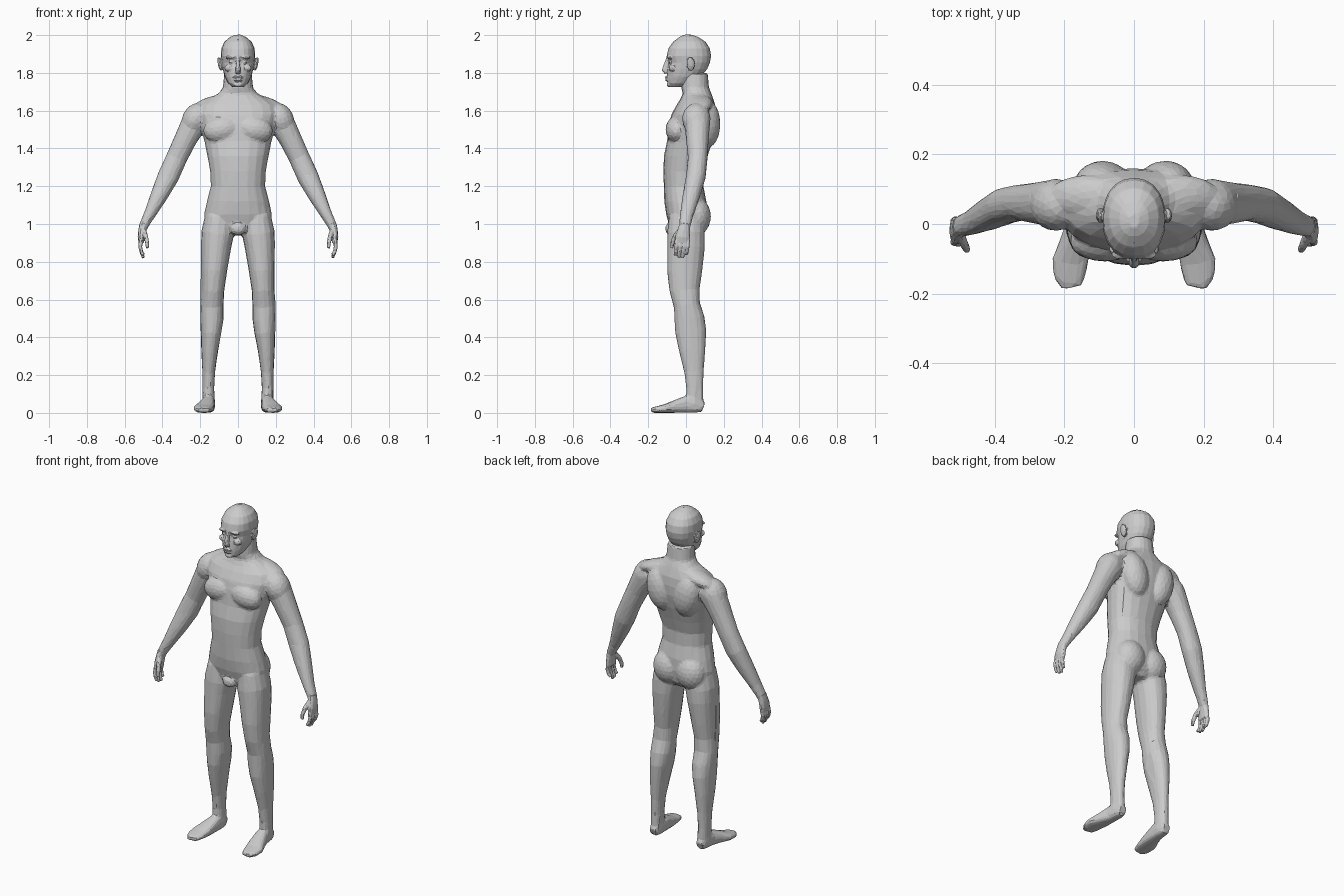
import bpy, bmesh, math
from mathutils import Vector, Matrix

skin = bpy.data.materials.new("plain grey")
skin.diffuse_color = (0.6, 0.6, 0.6, 1)


def loft(bm, stations, axis=None, n=16, power=2.2):
    """Closed tube through (x, y, z, radius_a, radius_b) stations."""
    pts = [Vector(s[:3]) for s in stations]
    rings = []
    for i, s in enumerate(stations):
        t = axis or (pts[min(i + 1, len(pts) - 1)] - pts[max(i - 1, 0)]).normalized()
        u = Vector((1, 0, 0))
        u = (u - t * u.dot(t)).normalized()
        v = t.cross(u)
        ring = []
        for k in range(n):
            a = 2 * math.pi * k / n
            c, d = math.cos(a), math.sin(a)
            c = math.copysign(abs(c) ** (2 / power), c)
            d = math.copysign(abs(d) ** (2 / power), d)
            ring.append(bm.verts.new(pts[i] + u * c * s[3] + v * d * s[4]))
        rings.append(ring)
    for a, b in zip(rings, rings[1:]):
        for k in range(n):
            bm.faces.new((a[k], a[(k + 1) % n], b[(k + 1) % n], b[k]))
    bm.faces.new(rings[0][::-1])
    bm.faces.new(rings[-1])


def slices(bm, rows, power=2.2):
    """Upright form from (z, front y, back y, half width) rows."""
    loft(bm, [(0, (f + b) / 2, z, w, (b - f) / 2) for z, f, b, w in rows],
         Vector((0, 0, 1)), 20, power)


def blob(bm, c, r, tilt=0):
    m = Matrix.Translation(c) @ Matrix.Rotation(tilt, 4, 'Y') @ Matrix.Diagonal((*r, 1))
    bmesh.ops.create_icosphere(bm, subdivisions=3, radius=1, matrix=m)


def pair(c):
    return [(s, (c[0] * s, *c[1:])) for s in (1, -1)]


def finish(bm, name, voxel, ratio, smooth, symmetric=True):
    """Fuse the overlapping forms and reduce them to flat facets."""
    bmesh.ops.recalc_face_normals(bm, faces=bm.faces)
    mesh = bpy.data.meshes.new(name)
    bm.to_mesh(mesh)
    bm.free()
    ob = bpy.data.objects.new(name, mesh)
    bpy.context.collection.objects.link(ob)
    m = ob.modifiers.new("fuse", 'REMESH')
    m.mode, m.voxel_size = 'VOXEL', voxel
    m = ob.modifiers.new("soften", 'SMOOTH')
    m.factor, m.iterations = 0.5, smooth
    m = ob.modifiers.new("facet", 'DECIMATE')
    m.ratio, m.use_symmetry = ratio, symmetric
    bpy.context.view_layer.update()
    dg = bpy.context.evaluated_depsgraph_get()
    baked = bpy.data.meshes.new_from_object(ob.evaluated_get(dg))
    ob.modifiers.clear()
    ob.data = baked
    baked.materials.clear()
    baked.materials.append(skin)
    for p in baked.polygons:
        p.use_smooth = False
        p.material_index = 0


# Body: trunk and neck
bm = bmesh.new()
slices(bm, [(.94, -.05, .07, .06), (.98, -.085, .10, .15), (1.05, -.105, .11, .18),
            (1.12, -.115, .108, .165), (1.2, -.118, .092, .144), (1.28, -.12, .092, .148),
            (1.36, -.117, .115, .162), (1.44, -.10, .14, .178), (1.52, -.092, .158, .2),
            (1.58, -.077, .16, .215), (1.63, -.05, .155, .205), (1.66, -.03, .145, .16),
            (1.69, -.017, .135, .105), (1.72, -.025, .122, .08), (1.8, -.025, .115, .073)])
blob(bm, (0, -.08, .975), (.042, .03, .035))
# chest, shoulder blades, shoulders, buttocks
for c, r, tilt in [((.085, -.05, 1.5), (.1, .058, .07), .15),
                   ((.09, .11, 1.53), (.08, .072, .13), .2),
                   ((.225, .055, 1.555), (.07, .075, .09), -.45),
                   ((.14, .08, 1.64), (.11, .06, .035), .3),
                   ((.075, .055, 1.04), (.09, .077, .1), 0)]:
    for s, p in pair(c):
        blob(bm, p, r, tilt * s)
# arms, legs and feet
arm = [(.19, .06, 1.585, .07, .065), (.235, .06, 1.53, .068, .068), (.277, .06, 1.45, .06, .06),
       (.325, .062, 1.35, .056, .052), (.37, .052, 1.25, .057, .052), (.418, .028, 1.15, .046, .046),
       (.468, .004, 1.05, .031, .036), (.497, -.006, .995, .025, .031), (.504, -.01, .97, .02, .03)]
leg = [(.10, 0, 1.04, .075, .09), (.108, 0, .95, .087, .1), (.116, 0, .88, .08, .1),
       (.126, -.007, .75, .068, .093), (.133, -.008, .65, .06, .08), (.138, .005, .57, .062, .07),
       (.138, .018, .5, .062, .08), (.142, .025, .43, .056, .083), (.15, .033, .33, .045, .07),
       (.155, .042, .22, .034, .052), (.157, .046, .13, .031, .045), (.155, .047, .06, .033, .046),
       (.155, .047, .012, .03, .042)]
foot = [(.155, .092, .028, .024, .026), (.155, .05, .046, .035, .046), (.158, 0, .045, .037, .045),
        (.17, -.06, .033, .046, .033), (.184, -.11, .023, .053, .023),
        (.185, -.15, .018, .047, .018), (.178, -.182, .014, .03, .014)]
for s in (1, -1):
    for part, power in ((arm, 2.2), (leg, 2.2), (foot, 2.6)):
        loft(bm, [(p[0] * s, *p[1:]) for p in part], power=power)
finish(bm, "body", .008, .06, 4)

# Head: skull and jaw
bm = bmesh.new()
slices(bm, [(1.725, -.085, -.01, .03), (1.745, -.098, .03, .052), (1.78, -.1, .08, .07),
            (1.82, -.097, .112, .081), (1.855, -.09, .127, .087), (1.89, -.102, .133, .091),
            (1.93, -.093, .126, .088), (1.965, -.068, .103, .072), (1.99, -.035, .065, .042),
            (2.002, -.01, .03, .015)])
loft(bm, [(0, -.09, 1.885, .009, .012), (0, -.104, 1.85, .009, .012),
          (0, -.112, 1.815, .015, .017), (0, -.103, 1.8, .014, .012)], n=10)
blob(bm, (0, -.1, 1.777), (.026, .012, .007))
blob(bm, (0, -.1, 1.762), (.023, .011, .007))
blob(bm, (0, -.088, 1.738), (.025, .014, .014))
# brows, cheeks, eyes, ears
for c, r, tilt in [((.036, -.086, 1.882), (.03, .016, .008), .1),
                   ((.048, -.072, 1.825), (.024, .02, .018), 0),
                   ((.035, -.081, 1.857), (.013, .01, .008), 0),
                   ((.097, .025, 1.848), (.01, .022, .038), .2)]:
    for s, p in pair(c):
        blob(bm, p, r, tilt * s)
finish(bm, "head", .0045, .07, 2)

# Hands: palm, four curled fingers and thumb
for s, side in ((1, "left"), (-1, "right")):
    bm = bmesh.new()
    digits = [[(.499, -.007, 1.0, .023, .029), (.507, -.012, .965, .021, .034),
               (.512, -.018, .93, .019, .041), (.512, -.018, .9, .014, .04)]]
    for y, tip in ((-.049, .835), (-.029, .822), (-.008, .82), (.011, .838)):
        digits.append([(.513, y, .915, .011, .011), (.518, y - .003, .88, .0105, .0105),
                       (.512, y - .006, .853, .0095, .0095), (.5, y - .009, tip, .008, .008)])
    digits.append([(.5, -.03, .965, .014, .016), (.488, -.058, .935, .012, .013),
                   (.481, -.072, .9, .0105, .011), (.48, -.075, .872, .008, .008)])
    for d in digits:
        loft(bm, [(p[0] * s, *p[1:]) for p in d], n=10)
    finish(bm, side + "_hand", .0035, .09, 1, False)
